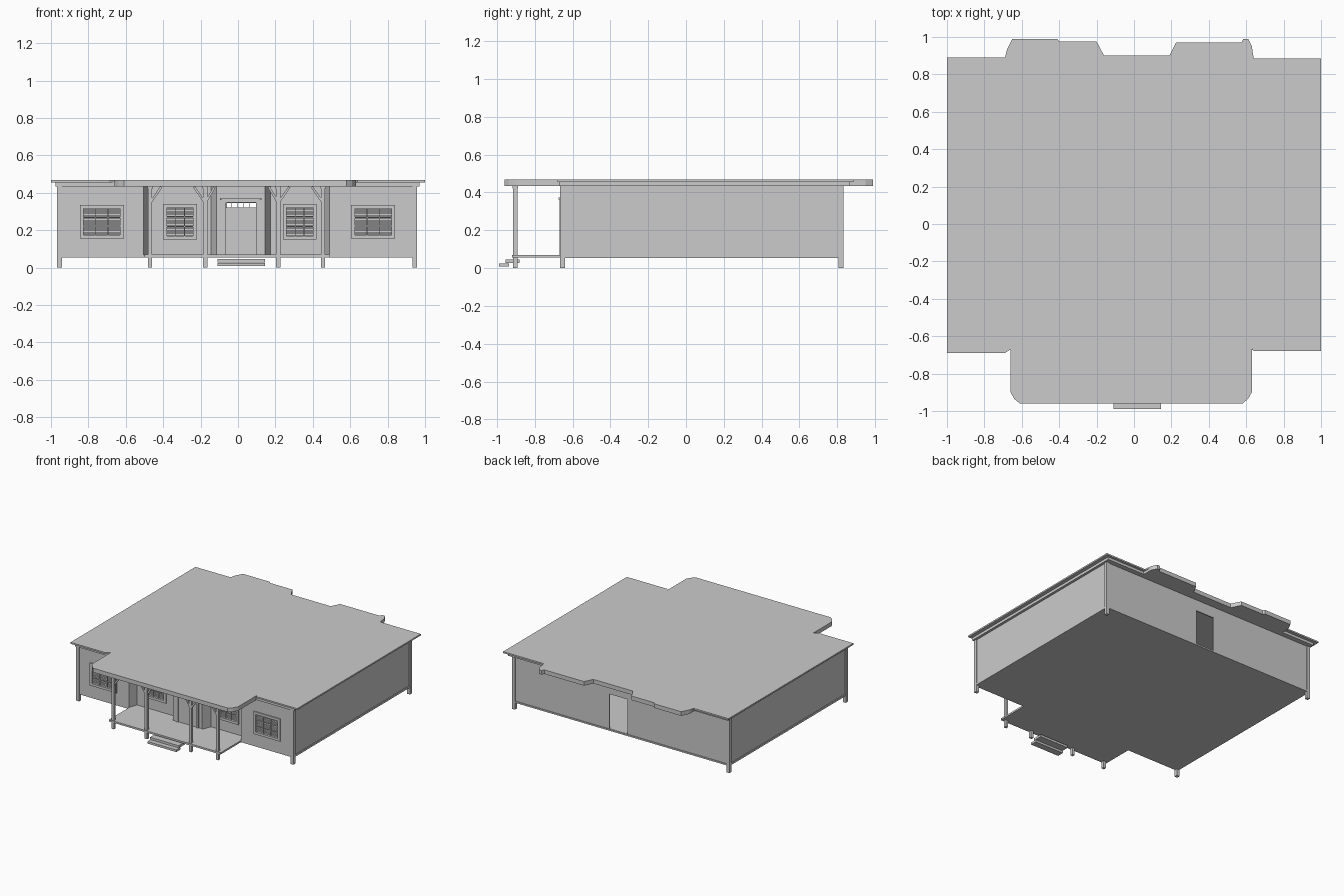
import bpy, bmesh
from mathutils import Vector, Matrix

if "Cube" in bpy.data.objects:
    bpy.data.objects.remove(bpy.data.objects["Cube"])


def finish(name, bm):
    bmesh.ops.recalc_face_normals(bm, faces=bm.faces)
    me = bpy.data.meshes.new(name)
    bm.to_mesh(me)
    bm.free()
    ob = bpy.data.objects.new(name, me)
    bpy.context.collection.objects.link(ob)
    return ob


def add_box(bm, x0, x1, y0, y1, z0, z1):
    m = Matrix.Translation(((x0 + x1) / 2, (y0 + y1) / 2, (z0 + z1) / 2))
    bmesh.ops.create_cube(bm, size=1, matrix=m @ Matrix.Diagonal((x1 - x0, y1 - y0, z1 - z0, 1)))


def boxes(name, items):
    bm = bmesh.new()
    for it in items:
        add_box(bm, *it)
    return finish(name, bm)


def prism(name, pts, z0, z1, caps=True):
    bm = bmesh.new()
    lo = [bm.verts.new((x, y, z0)) for x, y in pts]
    hi = [bm.verts.new((x, y, z1)) for x, y in pts]
    n = len(pts)
    for i in range(n):
        j = (i + 1) % n
        bm.faces.new((lo[i], lo[j], hi[j], hi[i]))
    if caps:
        bm.faces.new(lo)
        bm.faces.new(hi)
    return finish(name, bm)


def frame_boxes(x0, x1, z0, z1, t, y0, y1):
    return [(x0, x0 + t, y0, y1, z0, z1), (x1 - t, x1, y0, y1, z0, z1),
            (x0 + t, x1 - t, y0, y1, z0, z0 + t), (x0 + t, x1 - t, y0, y1, z1 - t, z1)]


FRONT, BACK, RECESS = -0.66, 0.825, -0.59
LEFT, RIGHT = -0.96, 0.95

# Roof: thin sheet over the whole outline
rear = [(-0.69, 0.89), (-0.68, 0.93), (-0.65, 0.99), (-0.41, 0.99), (-0.40, 0.975), (-0.20, 0.975),
        (-0.16, 0.90), (0.19, 0.90), (0.225, 0.97), (0.575, 0.97), (0.585, 0.99), (0.61, 0.99),
        (0.63, 0.95), (0.64, 0.885)]
porch = [(0.64, -0.68), (0.63, -0.665), (0.63, -0.90), (0.61, -0.935), (0.58, -0.96), (-0.61, -0.96),
         (-0.64, -0.935), (-0.66, -0.90), (-0.66, -0.67), (-0.69, -0.69)]
prism("roof_sheet", [(-1, 0.89)] + rear + [(1, 0.885), (1, -0.68)] + porch + [(-1, -0.69)], 0.455, 0.467)

# Roof: deeper fascia at the porch and rear bays, narrower soffit around the walls
prism("roof_soffit", [(-0.975, 0.865), (-0.68, 0.865)] + rear[1:-1] + [(0.635, 0.865), (0.97, 0.865),
      (0.97, -0.67), (0.63, -0.67)] + porch[2:-2] + [(-0.66, -0.67), (-0.975, -0.67)], 0.434, 0.455)

# Walls: outline with the porch recess and the projecting door bay
outline = [(LEFT, BACK), (LEFT, FRONT), (-0.505, FRONT), (-0.48, RECESS), (-0.145, RECESS),
           (-0.115, FRONT), (0.145, FRONT), (0.175, RECESS), (0.465, RECESS), (0.49, FRONT),
           (RIGHT, FRONT), (RIGHT, BACK)]
walls = prism("walls", outline, 0.055, 0.436, caps=False)
sol = walls.modifiers.new("thickness", 'SOLIDIFY')
sol.thickness, sol.offset = 0.012, -1

# Openings: windows, front door and open back doorway
windows = [("outer_left", -0.845, -0.61, 0.155, 0.335, FRONT),
           ("inner_left", -0.40, -0.22, 0.15, 0.34, RECESS),
           ("inner_right", 0.24, 0.42, 0.15, 0.34, RECESS),
           ("outer_right", 0.605, 0.84, 0.155, 0.335, FRONT)]
T = 0.02
cuts = [(x0 + T, x1 - T, y - 0.05, y + 0.05, z0 + T, z1 - T) for _, x0, x1, z0, z1, y in windows]
cuts += [(-0.07, 0.10, FRONT - 0.05, FRONT + 0.05, 0.068, 0.348),
         (-0.06, 0.10, BACK - 0.05, BACK + 0.05, 0.068, 0.345)]
cutter = boxes("opening_cutter", cuts)
cutter.hide_render = True
cutter.hide_set(True)
bo = walls.modifiers.new("openings", 'BOOLEAN')
bo.operation, bo.object, bo.solver = 'DIFFERENCE', cutter, 'EXACT'

# House floor, base trim and porch deck
prism("house_floor", [(LEFT, BACK), (LEFT, FRONT), (RIGHT, FRONT), (RIGHT, BACK)], 0.054, 0.066)
boxes("base_trim", [(LEFT - 0.005, LEFT, FRONT, BACK, 0.054, 0.07),
                    (RIGHT, RIGHT + 0.005, FRONT, BACK, 0.054, 0.07),
                    (LEFT, RIGHT, BACK, BACK + 0.005, 0.054, 0.066)])
boxes("porch_deck", [(-0.50, 0.49, -0.92, FRONT, 0.055, 0.069)])

# Corner posts reaching the ground
boxes("corner_posts", [(x, x + 0.025, y, y + 0.025, 0, 0.434)
                       for x in (-0.967, 0.932) for y in (-0.665, 0.807)])

# Porch posts, beam and braces
posts = [-0.47, -0.175, 0.215, 0.455]
PY = -0.903
boxes("porch_posts", [(x - 0.011, x + 0.011, PY - 0.011, PY + 0.011, 0, 0.434) for x in posts])
boxes("porch_post_caps", [(x - 0.015, x + 0.015, PY - 0.015, PY + 0.015, 0.422, 0.434) for x in posts])


def brace(name, x, side, run):
    a, b = Vector((x, PY, 0.345)), Vector((x + side * run, PY, 0.431))
    d = b - a
    bm = bmesh.new()
    rot = d.to_track_quat('Z', 'Y').to_matrix().to_4x4()
    m = Matrix.Translation((a + b) / 2) @ rot @ Matrix.Diagonal((0.012, 0.012, d.length, 1))
    bmesh.ops.create_cube(bm, size=1, matrix=m)
    finish(name, bm)


for i, (x, side, run) in enumerate([(-0.47, 1, 0.06), (-0.175, -1, 0.06), (-0.175, 1, 0.05),
                                    (0.215, -1, 0.05), (0.215, 1, 0.06), (0.455, -1, 0.06)]):
    brace(f"porch_brace_{i + 1}", x, side, run)

# Front steps: open treads
boxes("front_steps", [(-0.11, 0.145, -0.988, -0.935, 0.008, 0.025),
                      (-0.11, 0.145, -0.955, -0.88, 0.028, 0.046)])

# Windows: frame, muntins and slatted blind
for name, x0, x1, z0, z1, y in windows:
    boxes(name + "_window_frame", frame_boxes(x0, x1, z0, z1, T, y - 0.009, y + 0.004))
    ix0, ix1, iz0, iz1 = x0 + T, x1 - T, z0 + T, z1 - T
    bars = [(ix0 + (ix1 - ix0) * k / 3 - 0.002, ix0 + (ix1 - ix0) * k / 3 + 0.002,
             y - 0.003, y + 0.003, iz0, iz1) for k in (1, 2)]
    bars += [(ix0, ix1, y - 0.003, y + 0.003, iz0 + (iz1 - iz0) * k / 3 - 0.002,
              iz0 + (iz1 - iz0) * k / 3 + 0.002) for k in (1, 2)]
    boxes(name + "_window_muntins", bars)
    n = 11
    step = (iz1 - iz0) / n
    boxes(name + "_window_blind", [(ix0, ix1, y + 0.006, y + 0.012, iz0 + step * k + 0.001,
                                    iz0 + step * k + 0.011) for k in range(n)])

# Front door: leaf, casing, crown and open transom bars
boxes("front_door", [(-0.065, 0.095, FRONT + 0.002, FRONT + 0.01, 0.068, 0.322)])
boxes("door_casing", [(-0.085, -0.065, FRONT - 0.008, FRONT + 0.01, 0.068, 0.362),
                      (0.095, 0.115, FRONT - 0.008, FRONT + 0.01, 0.068, 0.362),
                      (-0.065, 0.095, FRONT - 0.008, FRONT + 0.01, 0.347, 0.362)])
boxes("door_crown", [(-0.095, 0.125, FRONT - 0.013, FRONT, 0.362, 0.373)])
boxes("transom_bars", [(0.015 + k * 0.032 - 0.002, 0.015 + k * 0.032 + 0.002, FRONT, FRONT + 0.008,
                        0.322, 0.347) for k in (-1.5, -0.5, 0.5, 1.5)])

# Bake wall openings and drop the cutter
dg = bpy.context.evaluated_depsgraph_get()
baked = bpy.data.meshes.new_from_object(walls.evaluated_get(dg))
walls.modifiers.clear()
walls.data = baked
bpy.data.objects.remove(cutter)
